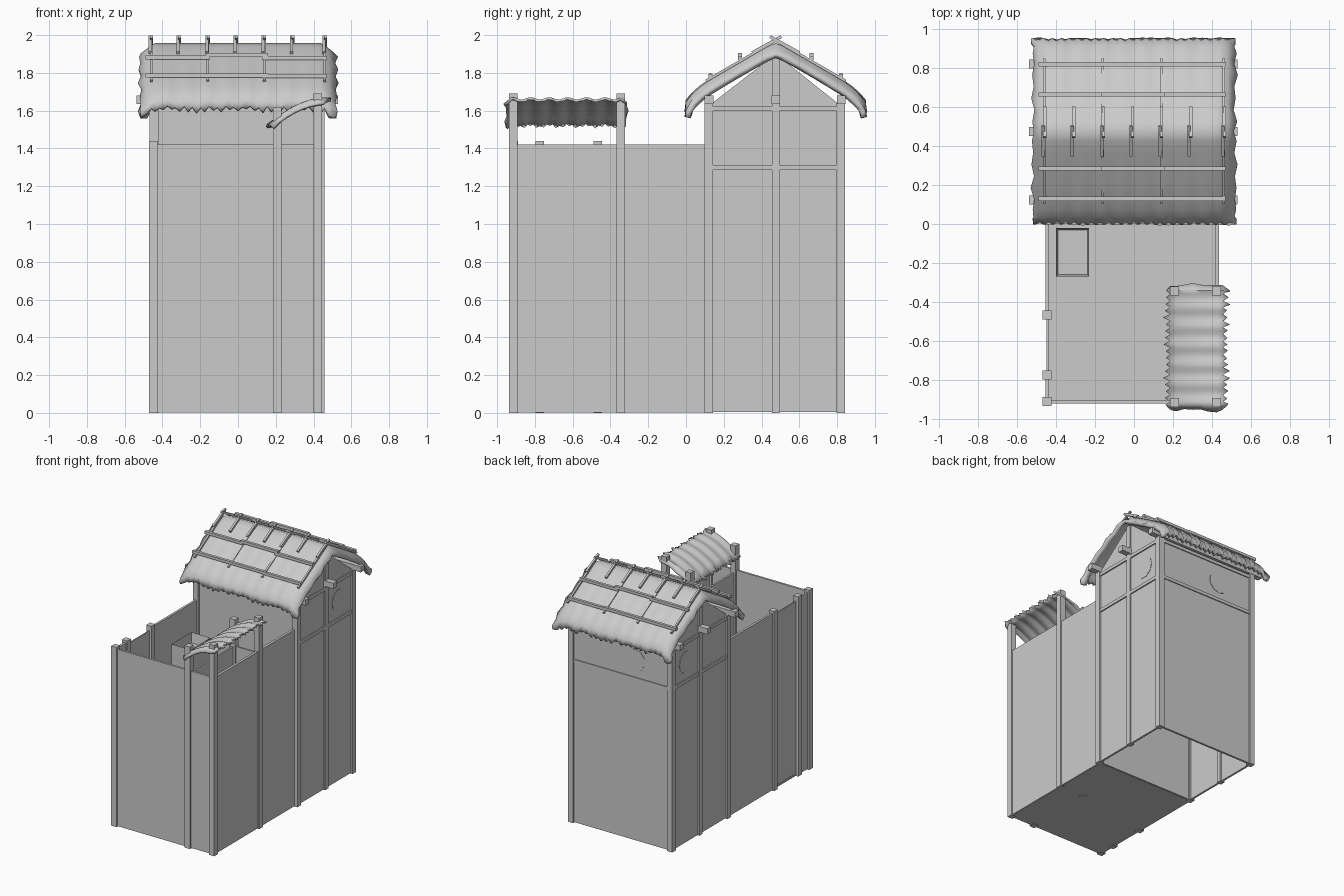
import bpy, bmesh, math, random
from mathutils import Vector

if "Cube" in bpy.data.objects:
    bpy.data.objects.remove(bpy.data.objects["Cube"])
random.seed(4)

def mesh_object(name, verts, faces):
    me = bpy.data.meshes.new(name)
    me.from_pydata(verts, [], faces)
    ob = bpy.data.objects.new(name, me)
    bpy.context.collection.objects.link(ob)
    return ob

def box(name, x0, x1, y0, y1, z0, z1):
    v = [(x, y, z) for z in (z0, z1) for x, y in ((x0, y0), (x1, y0), (x1, y1), (x0, y1))]
    f = [(3, 2, 1, 0), (4, 5, 6, 7)] + [(i, (i + 1) % 4, (i + 1) % 4 + 4, i + 4) for i in range(4)]
    return mesh_object(name, v, f)

def post(name, x, y, top, w=0.046):
    h = w / 2
    return box(name, x - h, x + h, y - h, y + h, 0, top)

def rod(name, p, q, w):
    p, q = Vector(p), Vector(q)
    h, l = w / 2, (q - p).length / 2
    ob = box(name, -h, h, -h, h, -l, l)
    ob.location = (p + q) / 2
    ob.rotation_mode = 'QUATERNION'
    ob.rotation_quaternion = (q - p).to_track_quat('Z', 'X')
    return ob

def sheet(name, rows, thick):
    n = len(rows[0])
    f = [(r * n + c, r * n + c + 1, (r + 1) * n + c + 1, (r + 1) * n + c)
         for r in range(len(rows) - 1) for c in range(n - 1)]
    ob = mesh_object(name, [p for row in rows for p in row], f)
    m = ob.modifiers.new("thickness", 'SOLIDIFY')
    m.thickness, m.offset = thick, -1
    bpy.context.view_layer.objects.active = ob
    ob.select_set(True)
    bpy.ops.object.shade_smooth_by_angle(angle=math.radians(50))
    ob.select_set(False)
    return ob

# Yard floor and walls
box("yard_floor", -0.45, 0.43, -0.92, 0.12, 0.002, 0.014)
box("yard_front_wall", -0.45, 0.43, -0.922, -0.905, 0.005, 1.42)
box("yard_right_wall", 0.415, 0.435, -0.92, 0.12, 0.005, 1.42)
box("yard_left_wall_rear", -0.455, -0.437, -0.49, 0.12, 0.005, 1.42)
box("yard_left_wall_front", -0.455, -0.437, -0.92, -0.78, 0.005, 1.42)
box("yard_door", -0.450, -0.440, -0.78, -0.47, 0.02, 1.40)
for y in (-0.912, -0.775, -0.468):
    post("yard_left_post", -0.447, y, 1.44)

# Wash cubicle in the front right corner
for y in (-0.915, -0.345):
    post("cubicle_outer_post", 0.423, y, 1.69)
    post("cubicle_inner_post", 0.207, y, 1.62)
box("cubicle_side_wall", 0.199, 0.213, -0.91, -0.345, 0.01, 1.40)
box("cubicle_rear_wall", 0.207, 0.423, -0.352, -0.338, 0.01, 1.40)

# Open water tank
tank = box("water_tank", -0.40, -0.23, -0.27, -0.02, 0.01, 1.22)
bm = bmesh.new()
bm.from_mesh(tank.data)
top = max(bm.faces, key=lambda f: f.calc_center_median().z)
bmesh.ops.inset_region(bm, faces=[top], thickness=0.014)
bmesh.ops.translate(bm, verts=top.verts, vec=(0, 0, -0.08))
bm.to_mesh(tank.data)
bm.free()

# Hut shell: walls, corner posts, rails, gables
RY = 0.475
box("hut_front_wall", -0.44, 0.43, 0.112, 0.128, 0.005, 1.62)
box("hut_back_wall", -0.44, 0.43, 0.815, 0.832, 0.005, 1.62)
for z in (1.30, 1.61):
    box("back_rail", -0.44, 0.43, 0.812, 0.84, z - 0.013, z + 0.013)
for s, cx in ((-1, -0.445), (1, 0.435)):
    box("hut_side_wall", cx - 0.008, cx + 0.008, 0.12, 0.82, 0.005, 1.62)
    for y in (0.12, 0.82):
        post("hut_corner_post", cx, y, 1.64)
    post("hut_king_post", cx, RY, 1.88, 0.04)
    for z in (1.30, 1.61):
        box("side_rail", cx - 0.018, cx + 0.018, 0.12, 0.82, z - 0.013, z + 0.013)
    t = 0.008
    mesh_object("gable_panel",
                [(cx + dx, y, z) for dx in (-t, t) for y, z in ((0.10, 1.61), (0.84, 1.61), (RY, 1.90))],
                [(2, 1, 0), (3, 4, 5), (0, 1, 4, 3), (1, 2, 5, 4), (2, 0, 3, 5)])

# Round vents, one in each side wall and one at the back
def vent(loc, rot):
    bpy.ops.mesh.primitive_cylinder_add(vertices=10, radius=0.09, depth=0.024, location=loc, rotation=rot)
    bpy.context.object.name = "round_vent"
    bpy.context.object.select_set(False)
vent((0.434, 0.645, 1.45), (0, math.pi / 2, 0))
vent((-0.444, 0.645, 1.45), (0, math.pi / 2, 0))
vent((-0.13, 0.823, 1.45), (math.pi / 2, 0, 0))

# Tie beams poking out of both gables
for y in (0.122, RY, 0.822):
    box("tie_beam", -0.538, 0.53, y - 0.023, y + 0.023, 1.635, 1.68)

# Thatched gable roof with frayed edges
prof = [(0, 1.958), (0.05, 1.94), (0.11, 1.907), (0.17, 1.873), (0.23, 1.838), (0.29, 1.802),
        (0.35, 1.765), (0.40, 1.73), (0.44, 1.695), (0.468, 1.655), (0.476, 1.615)]
NX, HX = 46, 0.505
rows = []
for k in range(-10, 11):
    d, z = prof[abs(k)]
    sgn = 1 if k > 0 else -1
    row = []
    for i in range(NX + 1):
        t = i / NX * 2 - 1
        x = t * HX
        droop = 0.055 * max(0, (abs(t) - 0.86) / 0.14) ** 1.6
        dd, zz = d, z - droop + 0.004 * math.sin(i * 1.3) * (d / 0.4)
        if i in (0, NX):
            x += math.copysign(random.uniform(0.012, 0.028) * (1 if k % 2 else -0.5), t)
        if abs(k) >= 9:
            dd += 0.008 * (-1) ** i
        if abs(k) == 10:
            tip = random.uniform(0.008, 0.04) if i % 2 else -0.012
            dd += 0.4 * tip
            zz -= 0.6 * tip
        row.append((x, RY + sgn * dd, zz))
    rows.append(row)
rows.reverse()
sheet("thatch_roof", rows, 0.03)

# Poles holding the thatch down
for s in (-1, 1):
    for j, (d, z) in enumerate(((0.345, 1.787), (0.19, 1.883))):
        for x0, x1, dz in ((-0.49, -0.15, 0), (-0.17, 0.16, 0.012 * j), (0.13, 0.47, -0.004)):
            rod("roof_batten", (x0, RY + s * d, z + dz), (x1, RY + s * d, z + dz), 0.022)
    for x in (-0.46, -0.16, 0.14, 0.46):
        rod("roof_rafter", (x, RY + s * 0.37, 1.757), (x, RY, 1.972), 0.014)
    for x in (-0.462, -0.313, -0.16, -0.012, 0.137, 0.287, 0.46):
        rod("ridge_stick", (x + s * 0.004, RY + s * 0.125, 1.907), (x + s * 0.004, RY - s * 0.03, 1.992), 0.016)

# Sloping thatch over the cubicle
rows = []
NY = 36
for a in range(8):
    u = a / 7
    row = []
    for i in range(NY + 1):
        v = i / NY
        y = -0.945 + 0.62 * v
        x = 0.175 + 0.29 * u
        z = 1.535 + 0.13 * math.sin(u * math.pi / 2) ** 0.9 + 0.006 * math.sin(i * 1.1)
        if a in (0, 7):
            x += (random.uniform(0.01, 0.028) if i % 2 else -0.01) * (1 if a else -1)
            z -= 0.012 * (i % 2) * (a == 0)
        if i in (0, NY):
            y += random.uniform(0.004, 0.022) * (1 if i else -1)
            z -= 0.025
        row.append((x, y, z))
    rows.append(row)
rows.reverse()
sheet("cubicle_thatch", rows, 0.014)

# Outward normals for every part
for ob in bpy.data.objects:
    if "thatch" in ob.name:
        if sum(p.normal.z * p.area for p in ob.data.polygons) < 0:
            ob.data.flip_normals()
        continue
    bm = bmesh.new()
    bm.from_mesh(ob.data)
    bmesh.ops.recalc_face_normals(bm, faces=bm.faces)
    bm.to_mesh(ob.data)
    bm.free()
